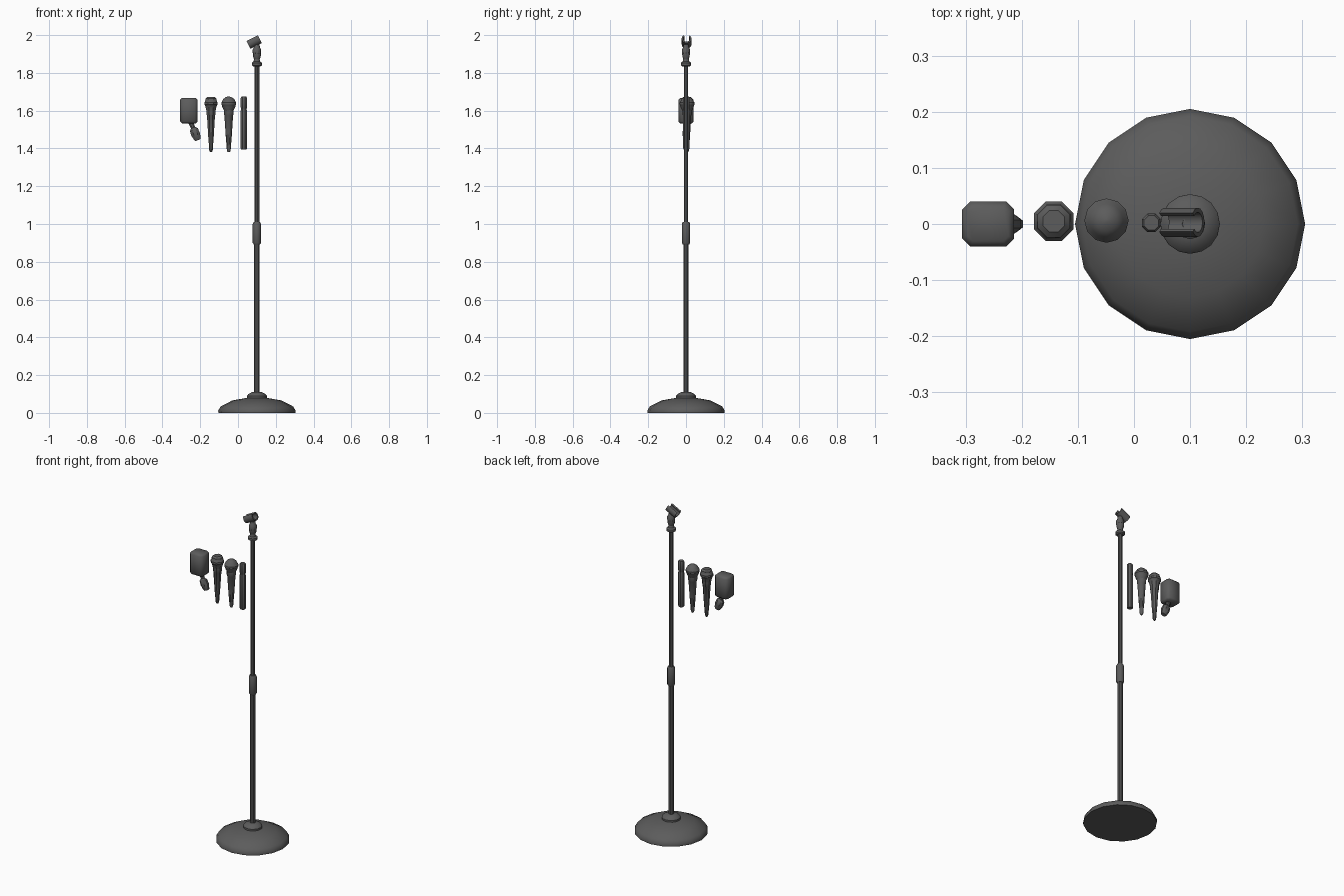
import bpy, bmesh, math
from mathutils import Matrix, Vector

if "Cube" in bpy.data.objects:
    bpy.data.objects.remove(bpy.data.objects["Cube"])

DARK = bpy.data.materials.new("dark_metal")
DARK.diffuse_color = (.107, .107, .107, 1)
DARK.use_nodes = True
DARK.node_tree.nodes["Principled BSDF"].inputs["Base Color"].default_value = DARK.diffuse_color


def finish(name, bm, matrix=Matrix.Identity(4), angle=35):
    bmesh.ops.recalc_face_normals(bm, faces=bm.faces)
    me = bpy.data.meshes.new(name)
    bm.to_mesh(me)
    bm.free()
    me.transform(matrix)
    me.materials.append(DARK)
    for p in me.polygons:
        p.use_smooth = True
    me.set_sharp_from_angle(angle=math.radians(angle))
    ob = bpy.data.objects.new(name, me)
    bpy.context.collection.objects.link(ob)
    return ob


def lathe(name, profile, sides, x=0.0, y=0.0, turn=0.0, matrix=None):
    """Revolve (radius, z) points around a vertical axis and cap both ends."""
    bm = bmesh.new()
    rings = []
    for r, z in profile:
        rings.append([bm.verts.new((r * math.cos(turn + math.tau * i / sides),
                                    r * math.sin(turn + math.tau * i / sides), z))
                      for i in range(sides)])
    for a, b in zip(rings, rings[1:]):
        for i in range(sides):
            j = (i + 1) % sides
            bm.faces.new((a[i], a[j], b[j], b[i]))
    bm.faces.new(rings[0][::-1])
    bm.faces.new(rings[-1])
    return finish(name, bm, matrix or Matrix.Translation((x, y, 0)))


def open_tube(name, outer, inner, length, gap, matrix, steps=12):
    """C-shaped clip along local x, open towards local +z."""
    bm = bmesh.new()
    rows = []
    for i in range(steps + 1):
        a = math.pi / 2 + gap + (math.tau - 2 * gap) * i / steps
        c, s = math.cos(a), math.sin(a)
        rows.append([bm.verts.new((x, r * c, r * s)) for x, r in
                     ((-length / 2, outer), (length / 2, outer),
                      (length / 2, inner), (-length / 2, inner))])
    for a, b in zip(rows, rows[1:]):
        for k in range(4):
            bm.faces.new((a[k], a[(k + 1) % 4], b[(k + 1) % 4], b[k]))
    bm.faces.new(rows[0])
    bm.faces.new(rows[-1][::-1])
    return finish(name, bm, matrix)


SX = 0.1  # stand axis

# Stand
lathe("stand_base", [(.204, 0), (.205, .012), (.192, .034), (.13, .066),
                     (.05, .08)], 16, SX)
lathe("base_collar", [(.053, .075), (.053, .09), (.045, .1), (.026, .11)], 16, SX)
lathe("lower_pole", [(.015, .1), (.015, .92)], 10, SX)
lathe("height_clutch", [(.017, .892), (.022, .9), (.022, 1.0), (.017, 1.01)], 12, SX)
lathe("upper_pole", [(.0125, 1.0), (.0125, 1.86)], 10, SX)

# Clip on top of the stand
lathe("clip_collar", [(.02, 1.835), (.027, 1.84), (.027, 1.853), (.018, 1.86),
                      (.014, 1.875), (.014, 1.885)], 12, SX)
lathe("clip_joint", [(.014, 1.87), (.02, 1.885), (.022, 1.905), (.022, 1.925),
                     (.016, 1.935), (.014, 1.95)], 10, SX)
open_tube("clip_holder", .026, .018, .067, math.radians(40),
          Matrix.Translation((.084, .003, 1.966)) @ Matrix.Rotation(math.radians(-27), 4, 'Y'))

# Pencil microphone
lathe("pencil_mic", [(.015, 1.394), (.018, 1.4), (.018, 1.6), (.0165, 1.604),
                     (.0165, 1.612), (.018, 1.616), (.018, 1.668), (.014, 1.674)],
      8, .031, .002, math.pi / 8)

# Two vocal microphones share one tapered body
BODY = [(.006, 1.38), (.010, 1.39), (.013, 1.43), (.015, 1.45),
        (.023, 1.575), (.026, 1.58), (.026, 1.605)]
lathe("ball_mic_head", [(.025, 1.6), (.034, 1.618), (.037, 1.63), (.0395, 1.633),
                        (.0395, 1.643), (.036, 1.647), (.03, 1.66), (.019, 1.67),
                        (.004, 1.675)], 12, -.049, .006)
lathe("ball_mic_body", BODY, 10, -.049, .006)
lathe("flat_mic_head", [(.025, 1.595), (.03, 1.615), (.034, 1.628), (.038, 1.632),
                        (.038, 1.644), (.034, 1.648), (.031, 1.664), (.021, 1.673)],
      8, -.143, .005, math.pi / 8)
lathe("flat_mic_body", BODY, 8, -.143, .005, math.pi / 8)

# Box microphone with chamfered corners
bm = bmesh.new()
bmesh.ops.create_cube(bm, size=1)
bmesh.ops.scale(bm, vec=(.093, .081, .135), verts=bm.verts)
uprights = [e for e in bm.edges if abs(e.verts[0].co.z - e.verts[1].co.z) > .1]
bmesh.ops.bevel(bm, geom=uprights, offset=.015, segments=1, affect='EDGES')
rims = [e for e in bm.edges if abs(e.verts[0].co.z - e.verts[1].co.z) < .001]
bmesh.ops.bevel(bm, geom=rims, offset=.01, segments=1, affect='EDGES')
finish("box_mic_body", bm, Matrix.Translation((-.26, 0, 1.6)), angle=50)

# Swivel mount under the box microphone, flattened front to back
axis = Vector((.035, 0, -.088))
mount = (Matrix.Translation((-.25, 0, 1.54)) @ Matrix.Diagonal((1, .75, 1, 1))
         @ axis.to_track_quat('Z', 'Y').to_matrix().to_4x4())
lathe("box_mic_swivel", [(.015, 0), (.013, .025), (.013, .033), (.024, .043),
                         (.026, .07), (.019, .098), (.016, .103)], 8,
      turn=math.pi / 8, matrix=mount)
